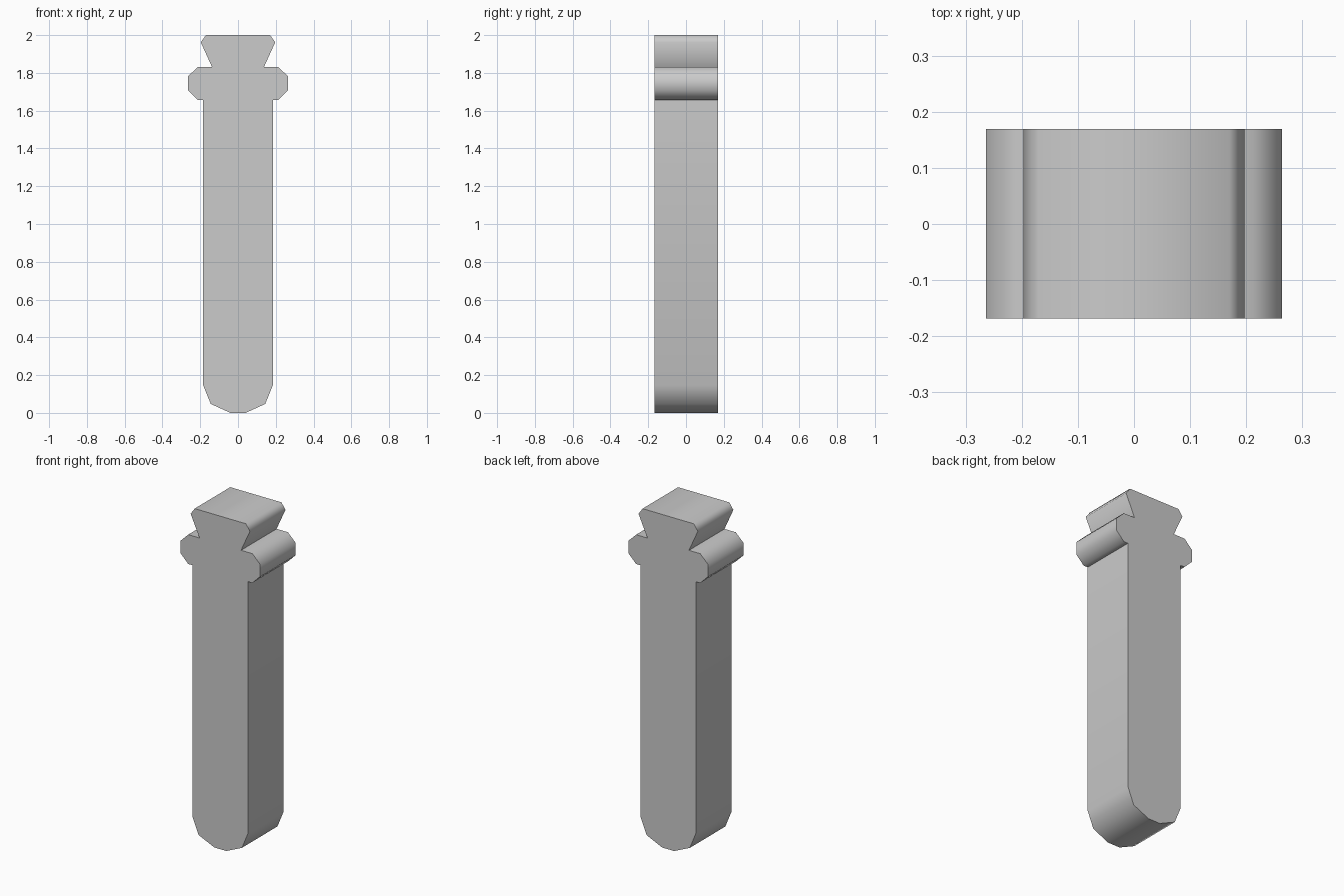
import bpy, bmesh, math

if "Cube" in bpy.data.objects:
    bpy.data.objects.remove(bpy.data.objects["Cube"])

Y_FRONT, Y_BACK = -0.168, 0.169

# right half of the silhouette (x, z), bottom to top
half = [
    (0.04, 0.0), (0.144, 0.047), (0.184, 0.145),                 # rounded foot
    (0.184, 1.656), (0.213, 1.656), (0.264, 1.707),              # shaft, underside of collar
    (0.264, 1.782), (0.213, 1.832), (0.138, 1.832),              # collar to neck
    (0.197, 1.962), (0.17, 2.0),                                 # flared head
]
outline = half + [(-x, z) for x, z in reversed(half)]

# fill the silhouette and extrude it front to back
bm = bmesh.new()
face = bm.faces.new([bm.verts.new((x, Y_FRONT, z)) for x, z in outline])
extruded = bmesh.ops.extrude_face_region(bm, geom=[face], use_keep_orig=True)
moved = [g for g in extruded["geom"] if isinstance(g, bmesh.types.BMVert)]
bmesh.ops.translate(bm, vec=(0, Y_BACK - Y_FRONT, 0), verts=moved)
bmesh.ops.recalc_face_normals(bm, faces=bm.faces)

mesh = bpy.data.meshes.new("peg")
bm.to_mesh(mesh)
bm.free()
peg = bpy.data.objects.new("peg", mesh)
bpy.context.collection.objects.link(peg)

# soft rims, sharp end faces
bpy.context.view_layer.objects.active = peg
peg.select_set(True)
bpy.ops.object.shade_smooth_by_angle(angle=math.radians(70))
